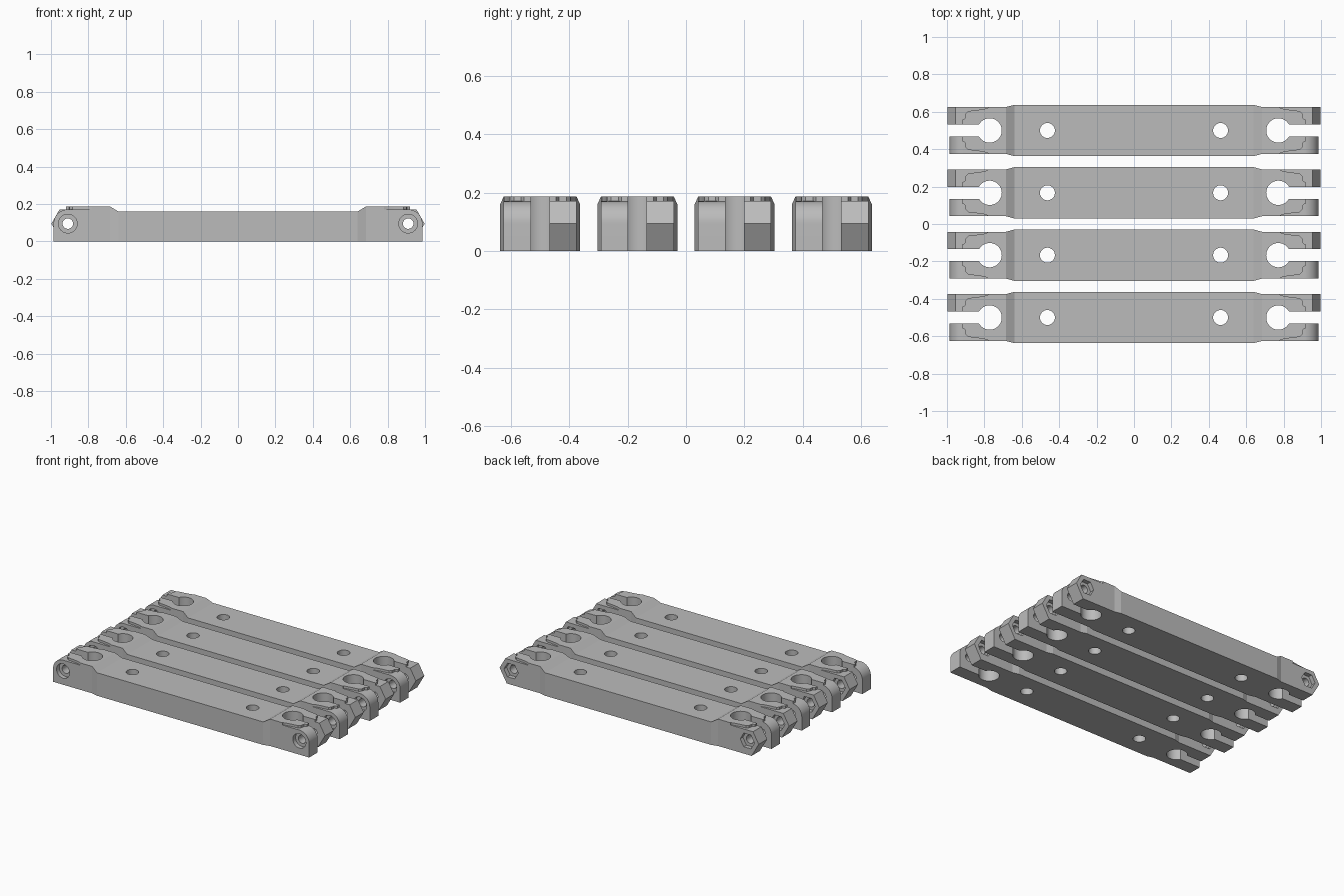
import bpy, bmesh, math
from mathutils import Vector

cube = bpy.data.objects.get("Cube")
if cube:
    bpy.data.objects.remove(cube, do_unlink=True)

grey = bpy.data.materials.new("plain grey")
grey.use_nodes = True
colour = (0.5, 0.5, 0.5, 1)
grey.diffuse_color = colour
grey.node_tree.nodes["Principled BSDF"].inputs["Base Color"].default_value = colour

END_HALF = 0.125          # half width of the clamp ends
BOLT = (0.91, 0.095)      # clamp bolt axis in x and z
FLAT = 0.076              # bolt axis to the clamp top


def finish(name, bm):
    bmesh.ops.recalc_face_normals(bm, faces=bm.faces)
    mesh = bpy.data.meshes.new(name)
    bm.to_mesh(mesh)
    bm.free()
    mesh.materials.append(grey)
    obj = bpy.data.objects.new(name, mesh)
    bpy.context.collection.objects.link(obj)
    return obj


def prism(name, points, axis, low, high, side=1):
    """Extrude a closed outline along y or z, mirrored in x by side."""
    bm = bmesh.new()
    place = (lambda u, v: (u * side, low, v)) if axis == "y" else (lambda u, v: (u * side, v, low))
    face = bm.faces.new([bm.verts.new(place(u, v)) for u, v in points])
    grown = bmesh.ops.extrude_face_region(bm, geom=[face])["geom"]
    shift = Vector((0, high - low, 0) if axis == "y" else (0, 0, high - low))
    bmesh.ops.translate(bm, vec=shift, verts=[g for g in grown if isinstance(g, bmesh.types.BMVert)])
    return finish(name, bm)


def ring(centre, radius, count=48):
    return [(centre[0] + radius * math.cos(math.tau * i / count),
             centre[1] + radius * math.sin(math.tau * i / count)) for i in range(count)]


def combine(target, tool, operation):
    """Apply one boolean and throw the tool away."""
    mod = target.modifiers.new("boolean", "BOOLEAN")
    mod.operation, mod.solver, mod.object = operation, "EXACT", tool
    graph = bpy.context.evaluated_depsgraph_get()
    mesh = bpy.data.meshes.new_from_object(target.evaluated_get(graph))
    target.modifiers.clear()
    target.data = mesh
    bpy.data.objects.remove(tool, do_unlink=True)


# Long bar, widest and lowest between its raised ends: x, half width, height
half = [(0.64, 0.137, 0.16), (0.685, END_HALF, 0.187), (0.78, END_HALF, 0.187)]
stations = [(-x, w, h) for x, w, h in reversed(half)] + half
bm = bmesh.new()
loops = [[bm.verts.new((x, y, z)) for y, z in ((-w, 0), (w, 0), (w, h), (-w, h))]
         for x, w, h in stations]
for a, b in zip(loops, loops[1:]):
    for i in range(4):
        j = (i + 1) % 4
        bm.faces.new((a[i], a[j], b[j], b[i]))
bm.faces.new(loops[0])
bm.faces.new(loops[-1])
bar = finish("clamp_bar_1", bm)

# Clamp jaw outlines: rounded at the front, six-sided at the back
bx, bz = BOLT
arc = [(bx + FLAT * math.sin(a), bz + FLAT * math.cos(a))
       for a in (math.pi / 2 * (1 - i / 12) for i in range(13))]
round_jaw = [(0.72, 0), (bx + FLAT, 0)] + arc + [(0.72, bz + FLAT)]
hex_radius = FLAT / math.cos(math.pi / 6)
hex_jaw = [(0.72, 0), (0.943, 0), (bx + hex_radius, bz),
           (bx + hex_radius / 2, bz + FLAT), (0.72, bz + FLAT)]

# Raised pad around the end hole
edge = [(0.73, 0.125), (0.77, 0.125), (0.8, 0.115), (0.84, 0.109),
        (0.885, 0.104), (0.9, 0.09), (0.903, 0.065), (0.92, 0.055)]
pad = edge + [(x, -y) for x, y in reversed(edge)]

for side in (-1, 1):
    combine(bar, prism("round_jaw", round_jaw, "y", -END_HALF, 0, side), "UNION")
    combine(bar, prism("hex_jaw", hex_jaw, "y", 0, END_HALF, side), "UNION")
    combine(bar, prism("end_pad", pad, "z", 0.06, 0.187, side), "UNION")

# Slots, rod holes, mounting holes, bolt holes and bolt recesses
slot = [(0.77, -0.032), (1.1, -0.032), (1.1, 0.032), (0.77, 0.032)]
for side in (-1, 1):
    cutters = [
        prism("slot", slot, "z", -0.1, 0.3, side),
        prism("rod_hole", ring((0.772, 0), 0.065), "z", -0.1, 0.3, side),
        prism("mounting_hole", ring((0.463, 0), 0.04), "z", -0.1, 0.3, side),
        prism("bolt_hole", ring(BOLT, 0.028), "y", -0.3, 0.3, side),
        prism("bolt_head_recess", ring(BOLT, 0.05), "y", -0.3, -0.095, side),
        prism("nut_recess", ring(BOLT, 0.055, 6), "y", 0.095, 0.3, side),
    ]
    for cutter in cutters:
        cutter.hide_render = True
        combine(bar, cutter, "DIFFERENCE")

# Smooth the round walls and keep the edges crisp
bpy.ops.object.select_all(action="DESELECT")
bar.select_set(True)
bpy.context.view_layer.objects.active = bar
bpy.ops.object.shade_smooth_by_angle(angle=math.radians(12))

# Four equal bars side by side
for i in range(4):
    obj = bar
    if i:
        obj = bpy.data.objects.new(f"clamp_bar_{i + 1}", bar.data)
        bpy.context.collection.objects.link(obj)
    obj.location.y = -0.5 + i / 3
